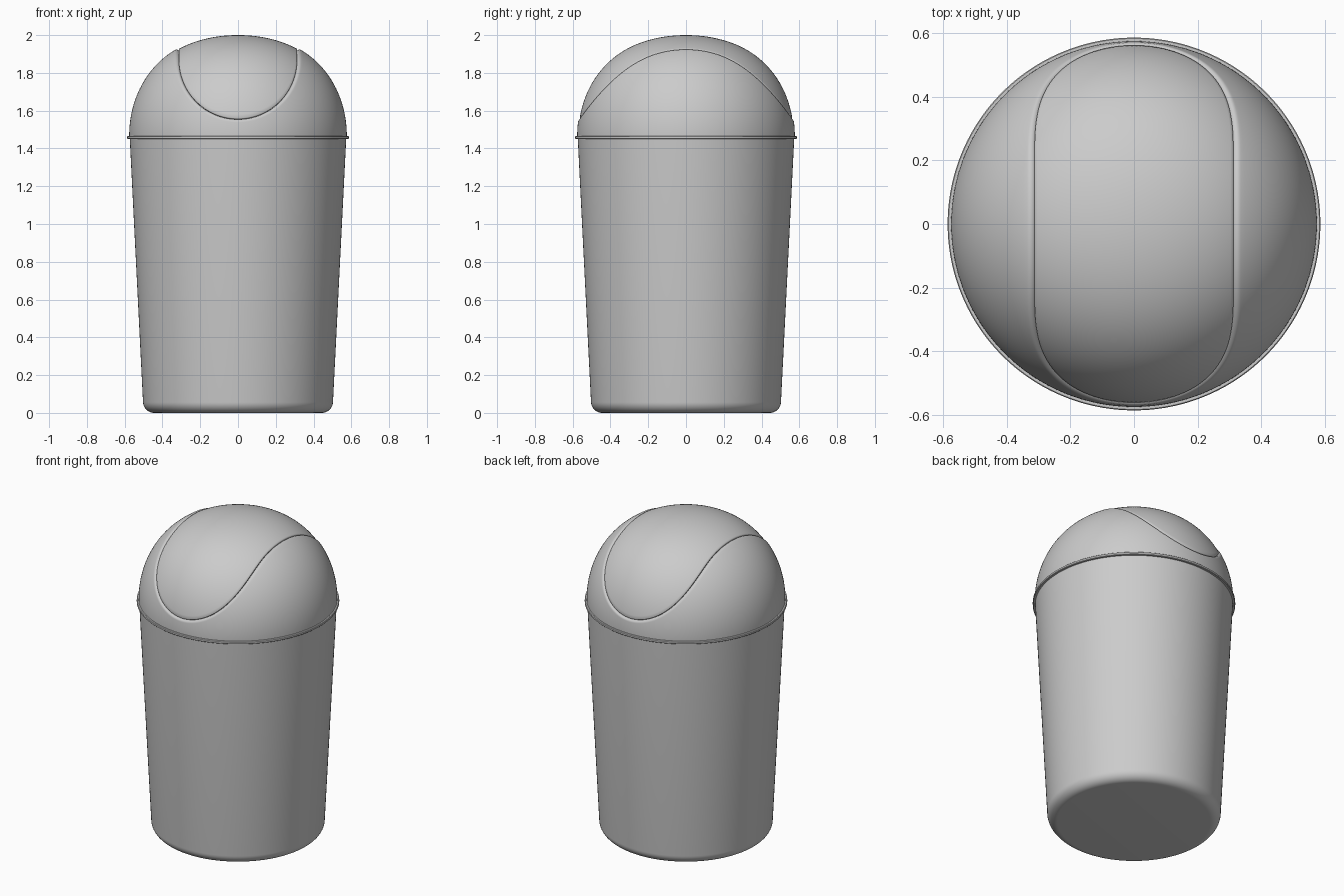
import bpy, bmesh, math

if "Cube" in bpy.data.objects:
    bpy.data.objects.remove(bpy.data.objects["Cube"])

SEG = 256
CZ, R, FLAT = 1.47, 0.57, 0.04      # dome centre height, radius, flattening of the crown
UZ, UR = 1.872, 0.317               # U-shaped flap outline seen from the front


def skin(name, rows, cap_start=False, angle=35):
    """Join rings of points into one smooth-shaded surface."""
    bm = bmesh.new()
    rings = [[bm.verts.new(p) for p in row] for row in rows]
    for a, b in zip(rings, rings[1:]):
        for i in range(SEG):
            j = (i + 1) % SEG
            bm.faces.new((a[i], a[j], b[j], b[i]))
    if cap_start:
        bm.faces.new(rings[0])
    bmesh.ops.remove_doubles(bm, verts=bm.verts, dist=1e-5)
    bmesh.ops.recalc_face_normals(bm, faces=bm.faces)
    me = bpy.data.meshes.new(name)
    bm.to_mesh(me)
    bm.free()
    ob = bpy.data.objects.new(name, me)
    bpy.context.collection.objects.link(ob)
    bpy.ops.object.select_all(action='DESELECT')
    ob.select_set(True)
    bpy.context.view_layer.objects.active = ob
    bpy.ops.object.shade_smooth_by_angle(angle=math.radians(angle))
    return ob


PHI = [2 * math.pi * i / SEG for i in range(SEG)]


def ring(r, z):
    return [(r * math.cos(p), r * math.sin(p), z) for p in PHI]


def dome(t, p, out=0.0):
    """Point on the flattened dome at polar angle t and azimuth p."""
    c, s = math.cos(t), math.sin(t)
    r = (R + out) * s
    return (r * math.cos(p), r * math.sin(p), CZ + (R + out) * c - FLAT * c ** 4)


def seam(p, level):
    """Polar angle where the meridian p is `level` away from the flap outline."""
    lo, hi = 0.0, math.pi / 2
    for _ in range(40):
        t = (lo + hi) / 2
        x, _y, z = dome(t, p)
        d = abs(x) - UR if z > UZ else math.hypot(x, z - UZ) - UR
        lo, hi = (t, hi) if d < level else (lo, t)
    return lo


# Tapered bucket with rounded foot
arc = [(0.443 + 0.06 * math.sin(a), 0.06 - 0.06 * math.cos(a))
       for a in [math.radians(87 * k / 10) for k in range(11)]]
skin("bucket", [ring(r, z) for r, z in arc + [(0.573, 1.452)]], cap_start=True)

# Rim band between bucket and lid
skin("rim", [ring(r, z) for r, z in
             [(0.565, 1.45), (0.584, 1.45), (0.587, 1.453), (0.587, 1.463),
              (0.584, 1.466), (0.565, 1.466)]])

# Fixed dome hood with a rolled lip round the flap opening
OUT = 0.006
lip = [(0.0, -0.04), (0.0, -0.008), (0.002, -0.002), (0.006, 0.003),
       (0.011, 0.0055), (0.016, OUT)]
rows = [[dome(seam(p, lv), p, o) for p in PHI] for lv, o in lip]
edge = [seam(p, lip[-1][0]) for p in PHI]
for k in range(1, 33):
    f = k / 32
    rows.append([dome(t + (math.pi / 2 - t) * f, p, OUT) for t, p in zip(edge, PHI)])
rows.append(ring(R + OUT, 1.455))
skin("hood", rows, angle=50)

# Swing flap filling the opening
edge = [seam(p, -0.006) for p in PHI]
rows = [[dome(t * k / 40, p) for t, p in zip(edge, PHI)] for k in range(41)]
rows += [[dome(seam(p, lv), p, o) for p in PHI]
         for lv, o in [(-0.003, -0.002), (-0.001, -0.006), (-0.001, -0.04)]]
skin("swing_flap", rows, angle=50)
